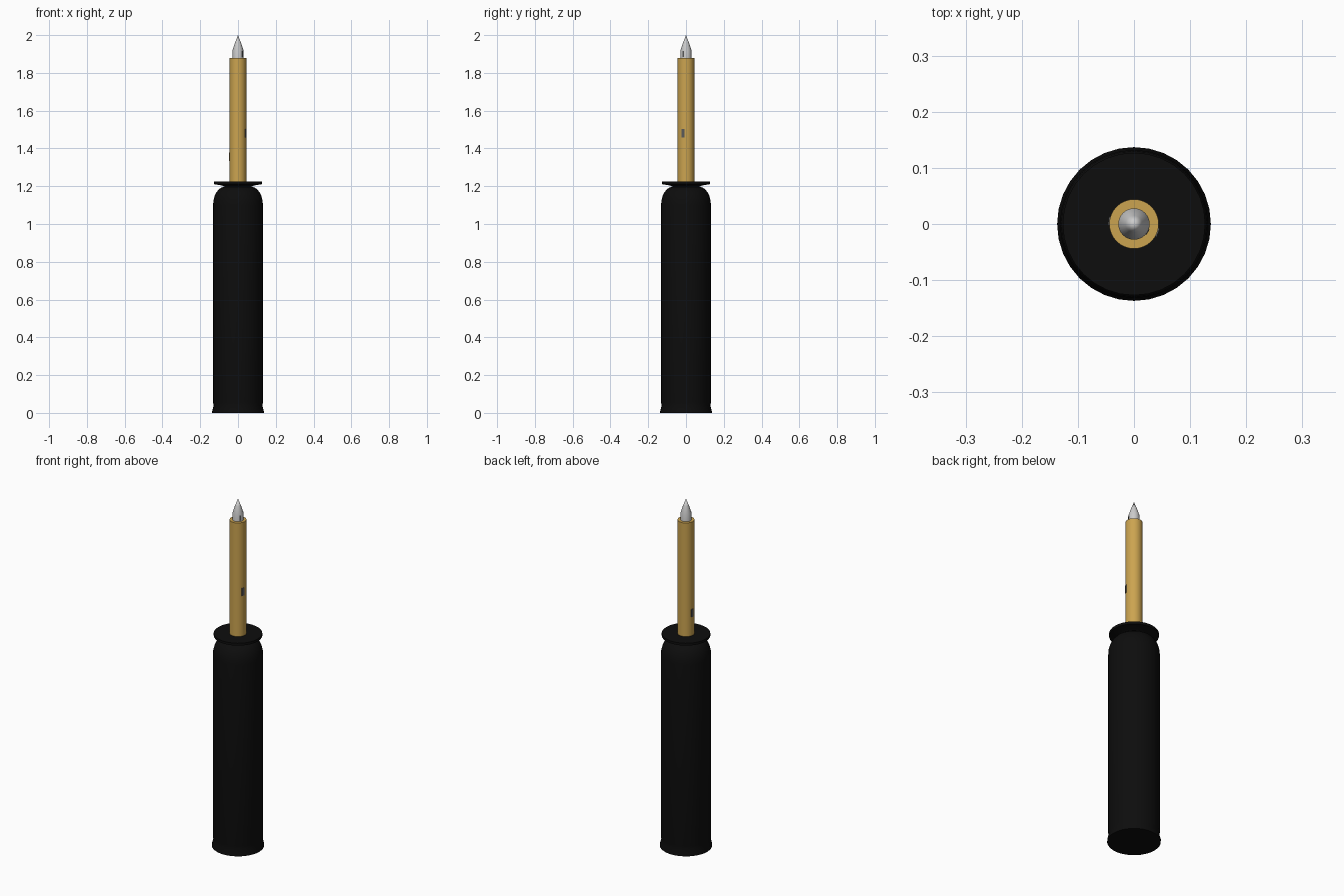
import bpy, math

if "Cube" in bpy.data.objects:
    bpy.data.objects.remove(bpy.data.objects["Cube"])


def material(name, rgb):
    m = bpy.data.materials.new(name)
    m.diffuse_color = (*rgb, 1)
    m.use_nodes = True
    m.node_tree.nodes["Principled BSDF"].inputs["Base Color"].default_value = m.diffuse_color
    return m


black = material("black_rubber", (0.004, 0.004, 0.004))
brass = material("brass", (0.6, 0.37, 0.08))
dark = material("dark_steel", (0.1, 0.1, 0.1))


def lathe(name, profile, sides, mat=None):
    """Spin a (radius, z) profile about z; a radius of 0 makes a point, open ends get capped."""
    verts, faces, rings = [], [], []
    for r, z in profile:
        n = 1 if r == 0 else sides
        rings.append(range(len(verts), len(verts) + n))
        for i in range(n):
            a = 2 * math.pi * i / sides
            verts.append((r * math.cos(a), r * math.sin(a), z))
    for lo, hi in zip(rings, rings[1:]):
        for i in range(sides):
            j = (i + 1) % sides
            if len(hi) == 1:
                faces.append((lo[i], lo[j], hi[0]))
            else:
                faces.append((lo[i], lo[j], hi[j], hi[i]))
    faces.append(tuple(reversed(rings[0])))
    if len(rings[-1]) > 1:
        faces.append(tuple(rings[-1]))
    me = bpy.data.meshes.new(name)
    me.from_pydata(verts, [], faces)
    ob = bpy.data.objects.new(name, me)
    bpy.context.collection.objects.link(ob)
    if mat:
        me.materials.append(mat)
    bpy.ops.object.select_all(action='DESELECT')
    ob.select_set(True)
    bpy.context.view_layer.objects.active = ob
    bpy.ops.object.shade_smooth_by_angle(angle=math.radians(30))
    return ob


def plate(name, radius, degrees, z, size):
    """Small raised rectangle on the side of the shaft."""
    a = math.radians(degrees)
    bpy.ops.mesh.primitive_cube_add(
        size=1, location=(radius * math.cos(a), radius * math.sin(a), z), rotation=(0, 0, a))
    ob = bpy.context.object
    ob.name = name
    ob.scale = size
    ob.data.materials.append(dark)


# Handle: flared foot, straight grip, domed shoulder, thin flange
dome = [(0.07 + 0.062 * math.cos(t * math.pi / 12), 1.1 + 0.097 * math.sin(t * math.pi / 12))
        for t in range(7)]
lathe("handle", [(0.137, 0), (0.137, 0.008), (0.129, 0.04), (0.132, 0.055)] + dome
      + [(0.085, 1.204), (0.127, 1.211), (0.127, 1.225)], 32, black)

# Brass shaft
lathe("shaft", [(0.044, 1.2), (0.044, 1.88)], 32, brass)

# Steel tip
lathe("tip", [(0.028, 1.86), (0.028, 1.922), (0.015, 1.962), (0, 2.0)], 32)

# Small marks on the shaft and tip
plate("shaft_mark_right", 0.043, -20, 1.48, (0.006, 0.016, 0.045))
plate("shaft_mark_left", 0.043, 173, 1.355, (0.006, 0.016, 0.045))
plate("tip_mark", 0.027, -30, 1.90, (0.004, 0.01, 0.03))
